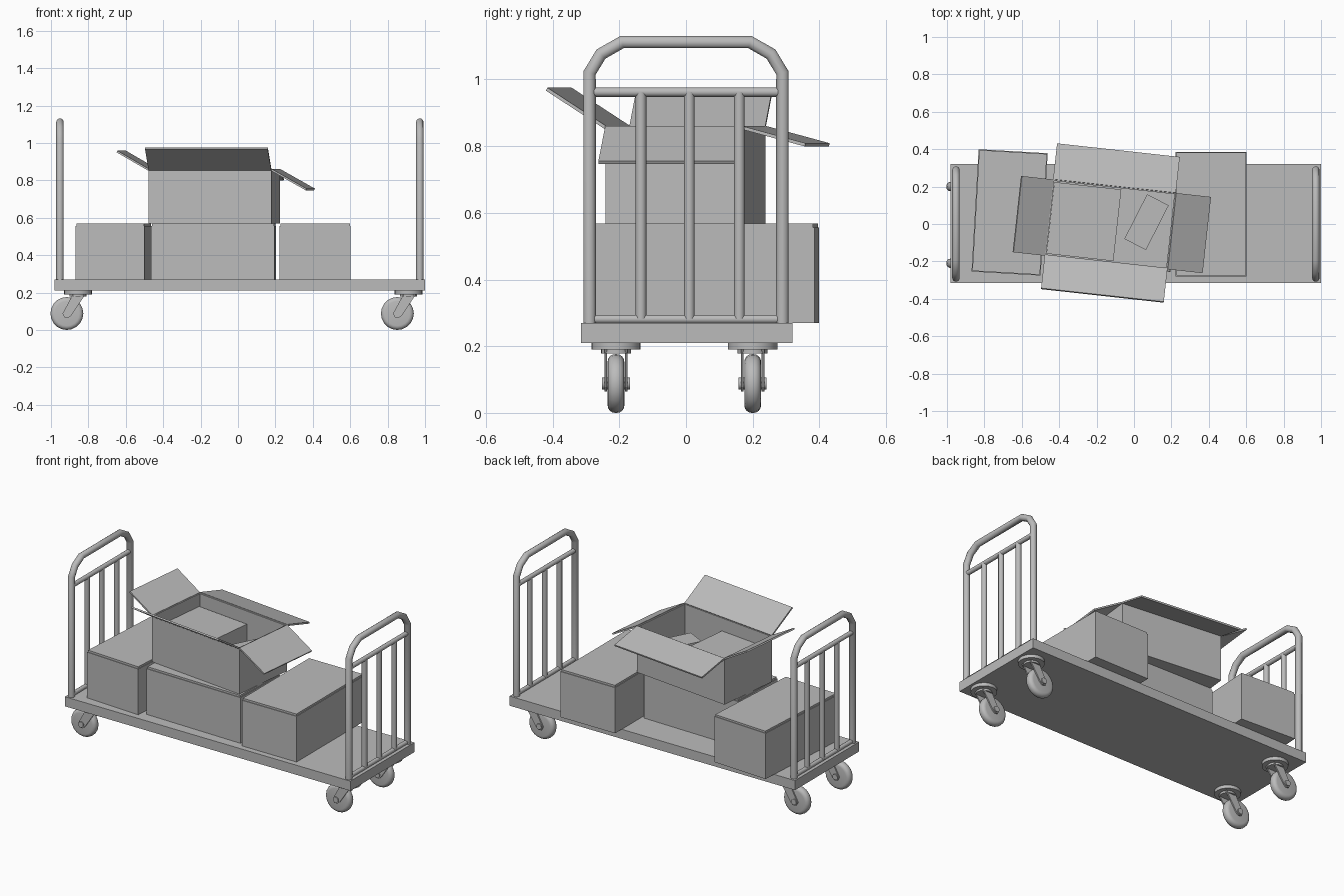
import bpy, bmesh
from math import radians, pi
from mathutils import Matrix, Vector

old = bpy.data.objects.get("Cube")
if old:
    bpy.data.objects.remove(old, do_unlink=True)

grey = bpy.data.materials.new("plain_grey")
grey.use_nodes = True
GREY = (0.5, 0.5, 0.5, 1)
grey.diffuse_color = GREY
grey.node_tree.nodes["Principled BSDF"].inputs["Base Color"].default_value = GREY


def add_object(name, data):
    ob = bpy.data.objects.new(name, data)
    bpy.context.collection.objects.link(ob)
    data.materials.append(grey)
    return ob


def from_bmesh(name, bm, smooth=False):
    bmesh.ops.recalc_face_normals(bm, faces=bm.faces)
    mesh = bpy.data.meshes.new(name)
    bm.to_mesh(mesh)
    bm.free()
    ob = add_object(name, mesh)
    if smooth:
        bpy.ops.object.select_all(action='DESELECT')
        ob.select_set(True)
        bpy.context.view_layer.objects.active = ob
        bpy.ops.object.shade_smooth_by_angle(angle=radians(40))
    return ob


def block(name, centre, size, turn=0):
    """Box with its base centred at the given point, turned about z."""
    bm = bmesh.new()
    bmesh.ops.create_cube(bm, size=1)
    bmesh.ops.translate(bm, verts=bm.verts, vec=(0, 0, 0.5))
    bmesh.ops.scale(bm, verts=bm.verts, vec=size)
    ob = from_bmesh(name, bm)
    ob.location = centre
    ob.rotation_euler.z = radians(turn)
    return ob


def rod(name, a, b, radius, sides=16, bevel=0):
    """Round bar between two points."""
    a, b = Vector(a), Vector(b)
    bm = bmesh.new()
    bmesh.ops.create_cone(bm, cap_ends=True, segments=sides, radius1=radius,
                          radius2=radius, depth=(b - a).length)
    if bevel:
        rims = [e for e in bm.edges if any(len(f.verts) > 4 for f in e.link_faces)]
        bmesh.ops.bevel(bm, geom=rims, offset=bevel, segments=4, profile=0.5,
                        affect='EDGES')
    turn = Vector((0, 0, 1)).rotation_difference(b - a).to_matrix().to_4x4()
    bmesh.ops.transform(bm, verts=bm.verts,
                        matrix=Matrix.Translation((a + b) / 2) @ turn)
    return from_bmesh(name, bm, smooth=True)


def tube(name, points, radius):
    """Bent pipe through the points."""
    curve = bpy.data.curves.new(name, 'CURVE')
    curve.dimensions = '3D'
    curve.bevel_depth = radius
    curve.bevel_resolution = 3
    curve.use_fill_caps = True
    spline = curve.splines.new('POLY')
    spline.points.add(len(points) - 1)
    for p, co in zip(spline.points, points):
        p.co = (*co, 1)
    return add_object(name, curve)


# Deck
DECK = 0.27
block("deck", (0.01, 0.002, 0.21), (1.98, 0.635, 0.06))

# End rails
half = [(0.289, DECK), (0.289, 1.02), (0.255, 1.076), (0.192, 1.112)]
loop = half + [(-y, z) for y, z in reversed(half)]
for side, x in (("right", -0.952), ("left", 0.972)):
    tube(side + "_handle", [(x, y, z) for y, z in loop], 0.02)
    rod(side + "_upper_rail", (x, -0.289, 0.962), (x, 0.289, 0.962), 0.014)
    rod(side + "_lower_rail", (x, -0.289, 0.281), (x, 0.289, 0.281), 0.013)
    for i, y in enumerate((-0.135, 0.01, 0.16)):
        rod(f"{side}_bar_{i + 1}", (x, y, 0.281), (x, y, 0.962), 0.016)


# Casters
def fork_leg(name, x, y):
    bm = bmesh.new()
    outline = [(-0.025, 0.195), (0.042, 0.195), (-0.036, 0.078),
               (-0.052, 0.064), (-0.072, 0.066), (-0.083, 0.088)]
    face = bm.faces.new([bm.verts.new((x + px, y - 0.004, z)) for px, z in outline])
    out = bmesh.ops.extrude_face_region(bm, geom=[face])["geom"]
    bmesh.ops.translate(bm, vec=(0, 0.008, 0),
                        verts=[v for v in out if isinstance(v, bmesh.types.BMVert)])
    from_bmesh(name, bm)


for end, x in (("right", -0.855), ("left", 0.912)):
    for row, y in (("front", -0.21), ("back", 0.2)):
        tag = f"{end}_{row}_caster_"
        rod(tag + "plate", (x, y, 0.19), (x, y, 0.212), 0.074, 24)
        rod(tag + "swivel", (x, y, 0.178), (x, y, 0.195), 0.045, 20)
        for s in (-1, 1):
            fork_leg(f"{tag}leg_{'front' if s < 0 else 'back'}", x, y + s * 0.031)
        wx, wz = x - 0.06, 0.088
        rod(tag + "wheel", (wx, y - 0.025, wz), (wx, y + 0.025, wz), 0.088, 20, 0.022)
        rod(tag + "axle", (wx, y - 0.042, wz), (wx, y + 0.042, wz), 0.018, 12)

# Closed cartons, each with a thin lid
for name, x, y, w, d, turn in (("right_carton", -0.665, 0.062, 0.37, 0.655, -3.3),
                               ("middle_carton", -0.13, -0.06, 0.66, 0.38, -1.2),
                               ("left_carton", 0.412, 0.053, 0.38, 0.665, 0)):
    block(name, (x, y, DECK), (w, d, 0.286), turn)
    block(name + "_lid", (x, y, DECK + 0.286), (w - 0.008, d - 0.008, 0.012), turn)

# Open carton: walls and floor
W, D, H = 0.66, 0.41, 0.288
BASE = Matrix.Translation((-0.127, -0.002, 0.568)) @ Matrix.Rotation(radians(-6.3), 4, 'Z')
WALL = 0.01


def sheet(name, bm, offset):
    ob = from_bmesh(name, bm)
    ob.matrix_world = BASE
    mod = ob.modifiers.new("thickness", 'SOLIDIFY')
    mod.thickness = WALL
    mod.offset = offset


bm = bmesh.new()
bmesh.ops.create_cube(bm, size=1)
bmesh.ops.translate(bm, verts=bm.verts, vec=(0, 0, 0.5))
bmesh.ops.scale(bm, verts=bm.verts, vec=(W, D, H))
bm.faces.ensure_lookup_table()
lid = [f for f in bm.faces if f.calc_center_median().z > H * 0.9]
bmesh.ops.delete(bm, geom=lid, context='FACES_ONLY')
sheet("open_carton", bm, -1)

# Open carton: flaps hinged on the rim, turned out by reach and rise
for name, turn, wide, out, reach, rise in (
        ("front_flap", 0, W, D / 2, 0.177, 0.115),
        ("left_flap", pi / 2, D, W / 2, 0.187, -0.105),
        ("back_flap", pi, W, D / 2, 0.193, -0.052),
        ("right_flap", -pi / 2, D, W / 2, 0.17, 0.098)):
    bm = bmesh.new()
    h = wide / 2
    corners = [(-h, -out, H), (h, -out, H),
               (h, -out - reach, H + rise), (-h, -out - reach, H + rise)]
    bm.faces.new([bm.verts.new(c) for c in corners])
    bmesh.ops.rotate(bm, verts=bm.verts, matrix=Matrix.Rotation(turn, 3, 'Z'))
    sheet(name, bm, 0)

# Packed goods inside the open carton
block("packed_box", (-0.268, 0.013, 0.578), (0.36, 0.385, 0.2), -6.3)
block("packed_small_box", (0.067, 0.01, 0.578), (0.13, 0.268, 0.165), -27)
